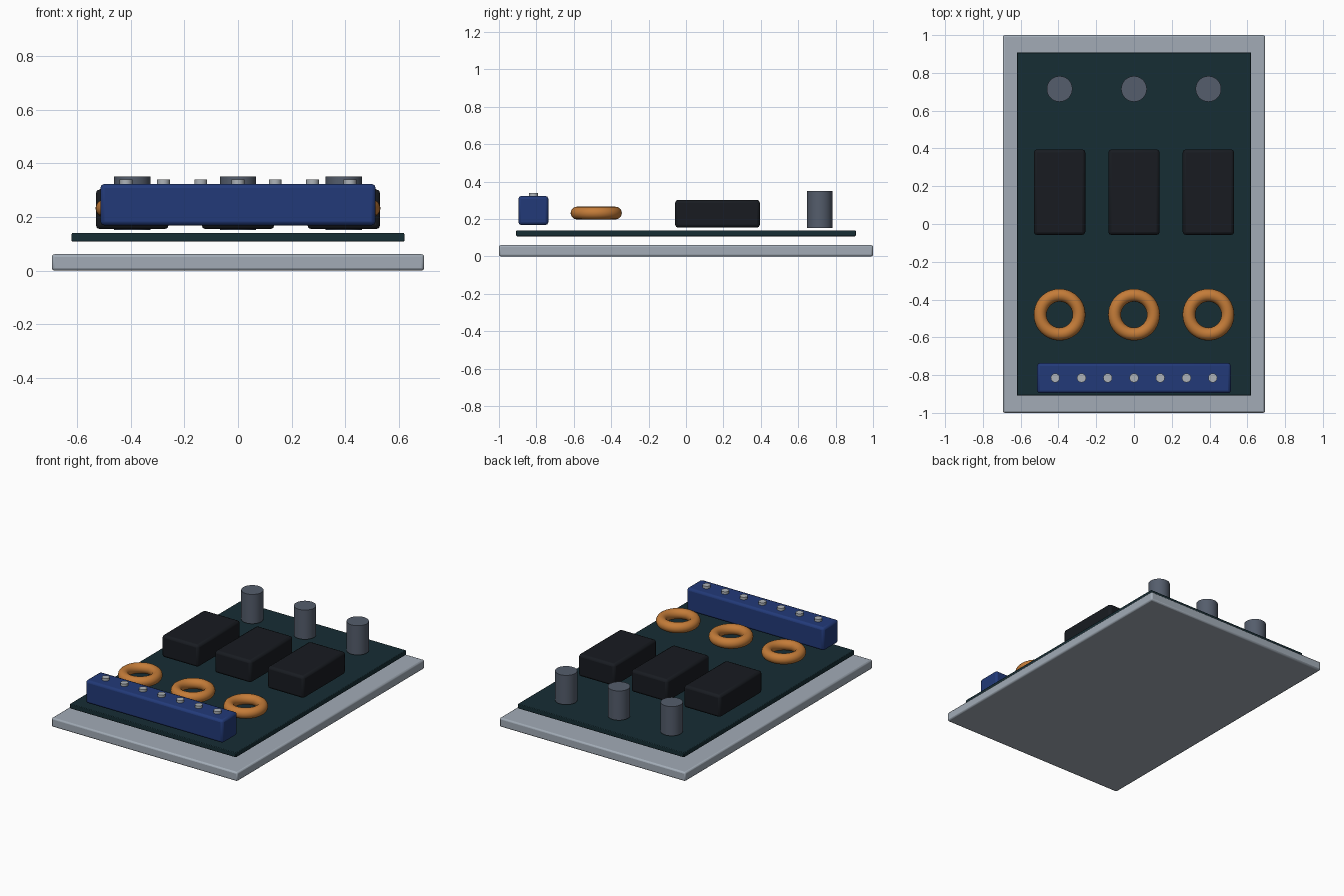
import bpy, math

if "Cube" in bpy.data.objects:
    bpy.data.objects.remove(bpy.data.objects["Cube"])


def material(name, rgb):
    m = bpy.data.materials.new(name)
    m.diffuse_color = (*rgb, 1)
    m.use_nodes = True
    m.node_tree.nodes["Principled BSDF"].inputs["Base Color"].default_value = m.diffuse_color
    return m


alu = material("light_metal", (0.36, 0.41, 0.47))
board = material("dark_green", (0.008, 0.026, 0.034))
blue = material("blue_plastic", (0.016, 0.042, 0.19))
black = material("black_plastic", (0.009, 0.011, 0.015))
copper = material("copper", (0.55, 0.2, 0.04))
slate = material("slate", (0.09, 0.11, 0.15))
steel = material("screw_metal", (0.42, 0.45, 0.48))


def finish(name, mat):
    o = bpy.context.object
    o.name = name
    o.data.materials.append(mat)
    bpy.ops.object.shade_smooth_by_angle(angle=math.radians(35))
    return o


def box(name, x, y, z, mat, bevel):
    # x, y, z are (low, high) extents
    centre = [(a + b) / 2 for a, b in (x, y, z)]
    bpy.ops.mesh.primitive_cube_add(size=1, location=centre)
    o = bpy.context.object
    o.scale = [b - a for a, b in (x, y, z)]
    bpy.ops.object.transform_apply(location=False, rotation=False, scale=True)
    finish(name, mat)
    mod = o.modifiers.new("edge", 'BEVEL')
    mod.width = bevel
    mod.segments = 2


def cylinder(name, x, y, r, z, mat, sides):
    bpy.ops.mesh.primitive_cylinder_add(vertices=sides, radius=r, depth=z[1] - z[0],
                                        location=(x, y, sum(z) / 2))
    finish(name, mat)


# Heat plate and circuit board
box("base_plate", (-0.694, 0.694), (-1, 1), (0, 0.061), alu, 0.01)
box("circuit_board", (-0.62, 0.62), (-0.908, 0.908), (0.108, 0.14), board, 0.004)

# Terminal block with its row of screws
box("terminal_block", (-0.513, 0.513), (-0.896, -0.736), (0.168, 0.323), blue, 0.015)
for i in range(7):
    cylinder(f"terminal_screw_{i + 1}", (i - 3) * 0.139, -0.815, 0.024,
             (0.31, 0.34), steel, 16)

# Three identical columns of components
for i in range(3):
    x = (i - 1) * 0.394
    bpy.ops.mesh.primitive_torus_add(major_segments=40, minor_segments=16,
                                     major_radius=0.103, minor_radius=0.034,
                                     location=(x, -0.48, 0.232))
    finish(f"inductor_coil_{i + 1}", copper)
    box(f"power_module_{i + 1}", (x - 0.136, x + 0.136), (-0.058, 0.395),
        (0.154, 0.303), black, 0.016)
    cylinder(f"capacitor_{i + 1}", x, 0.715, 0.068, (0.152, 0.35), slate, 32)
